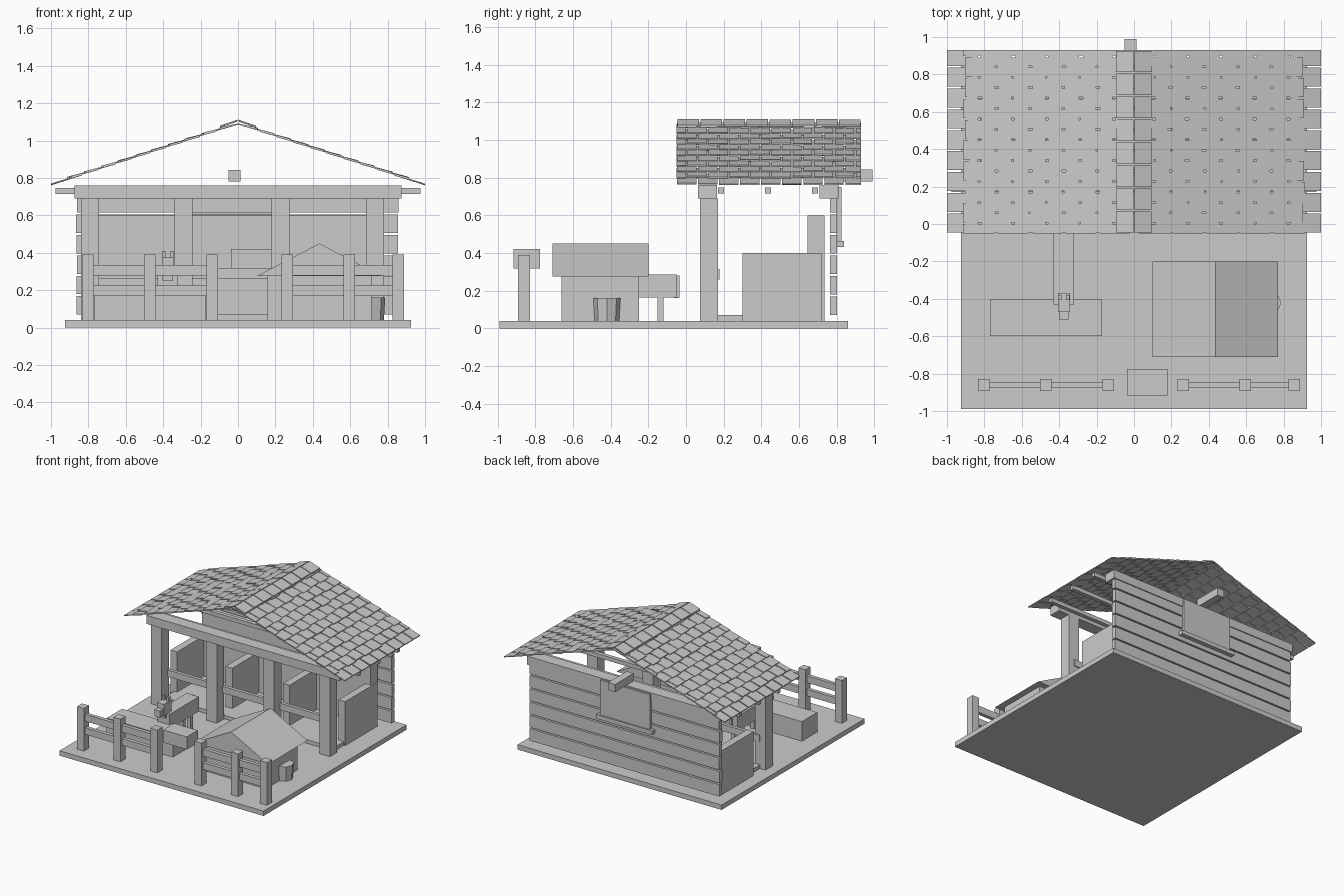
import bpy, bmesh, random
from mathutils import Vector

if "Cube" in bpy.data.objects:
    bpy.data.objects.remove(bpy.data.objects["Cube"])
random.seed(4)


def finish(name, bm):
    bmesh.ops.recalc_face_normals(bm, faces=bm.faces)
    me = bpy.data.meshes.new(name)
    bm.to_mesh(me)
    bm.free()
    ob = bpy.data.objects.new(name, me)
    bpy.context.collection.objects.link(ob)
    return ob


def prism(bm, profile, y0, y1):
    """Extrude an xz profile along y into an existing bmesh."""
    a = [bm.verts.new((x, y0, z)) for x, z in profile]
    b = [bm.verts.new((x, y1, z)) for x, z in profile]
    bm.faces.new(a)
    bm.faces.new(b[::-1])
    n = len(a)
    for i in range(n):
        j = (i + 1) % n
        bm.faces.new((a[i], b[i], b[j], a[j]))


def box(name, x0, x1, y0, y1, z0, z1):
    bm = bmesh.new()
    prism(bm, [(x0, z0), (x1, z0), (x1, z1), (x0, z1)], y0, y1)
    return finish(name, bm)


# Ground slab and stall floor
box("base", -.925, .925, -.99, .86, 0, .04)
box("stall_floor", -.79, .75, .17, .72, .04, .07)

# Main posts with stall dividers behind them
for x in (-.792, -.292, .228, .732):
    box("post", x - .048, x + .048, .075, .17, .04, .69)
    box("stall_divider", x - .03, x + .03, .30, .72, .04, .40)
box("stall_rail", -.79, .73, .15, .178, .26, .315)
box("stall_back_manger", -.78, .75, .645, .735, .04, .60)

# Beams and roof battens
box("front_beam", -.875, .875, .065, .165, .69, .76)
box("back_beam", -.875, .875, .71, .81, .69, .76)
for y in (.17, .42, .67):
    box("batten", -.975, .975, y, y + .032, .715, .747)

# Plank back wall
for i in range(6):
    z = .07 + i * .109
    j = random.uniform(-.006, .006)
    box("wall_plank", -.86 + j, .86 + j, .765, .802, z, min(z + .098, .69))

# Loft hatch with sill and hoist beam
box("hatch", -.25, .20, .80, .825, .45, .75)
box("hatch_sill", -.28, .23, .80, .838, .432, .465)
box("hoist_beam", -.05, .013, .75, .99, .78, .843)

# Shingle roof: overlapping staggered rows on both slopes
def roof_z(x):
    return .760 + .325 * (1 - x)


Y0, Y1, STEP, ROWS, COL = -.05, .93, .09, 11, .1115
for side, label in ((-1, "left"), (1, "right")):
    bm = bmesh.new()
    for r in range(ROWS):
        xl = 1 - r * STEP
        y = .06 - 2 * COL + (COL / 2 if r % 2 else 0)
        while y < Y1:
            a, b = max(y + .005, Y0), min(y + COL - .005, Y1)
            y += COL
            if b - a < .01:
                continue
            lo = xl + (random.uniform(-.008, .006) if r else 0)
            hi = max(xl - 2 * STEP + .014, 0)
            lift, t = (.007 if r else 0) + random.uniform(0, .004), .007
            prism(bm, [(side * lo, roof_z(lo) + lift),
                       (side * lo, roof_z(lo) + lift + t),
                       (side * hi, roof_z(hi) + t),
                       (side * hi, roof_z(hi))], a, b)
    finish("shingles_" + label, bm)

# Ridge caps
bm = bmesh.new()
n = 8
w = (Y1 - Y0) / n
for i in range(n):
    a, b = Y0 + i * w + .004, Y0 + (i + 1) * w - .004
    up = .016 + random.uniform(0, .003)
    for s in (-1, 1):
        prism(bm, [(s * .003, roof_z(0) + up), (s * .003, roof_z(0) + up + .008),
                   (s * .095, roof_z(.095) + up + .008),
                   (s * .095, roof_z(.095) + up)], a, b)
finish("ridge_caps", bm)

# Front fences
for xs in ((-.803, -.472, -.137), (.263, .594, .856)):
    for x in xs:
        box("fence_post", x - .031, x + .031, -.892, -.828, .04, .39)
    for z0, z1 in ((.17, .225), (.278, .335)):
        box("fence_rail", xs[0], xs[2], -.875, -.845, z0, z1)
box("gate_box", -.037, .178, -.917, -.775, .317, .42)

# Water trough
box("trough", -.77, -.17, -.60, -.40, .04, .20)

# Small hut with solid gable roof
box("hut_body", .157, .715, -.66, -.25, .04, .275)
bm = bmesh.new()
prism(bm, [(.10, .275), (.77, .275), (.435, .45)], -.71, -.20)
finish("hut_roof", bm)

# Bucket beside the hut
bm = bmesh.new()
bmesh.ops.create_cone(bm, cap_ends=True, segments=8, radius1=.065,
                      radius2=.072, depth=.12)
bmesh.ops.translate(bm, verts=bm.verts, vec=Vector((.715, -.42, .10)))
finish("bucket", bm)

# Animal drinking at the trough
CX = -.375
box("animal_body", CX - .055, CX + .055, -.43, -.05, .165, .285)
for sx in (-.035, .035):
    for y in (-.385, -.135):
        box("animal_leg", CX + sx - .016, CX + sx + .016, y - .016, y + .016, .04, .165)
    box("animal_ear", CX + sx * .6 - .009, CX + sx * .6 + .009, -.405, -.38, .37, .41)
box("animal_neck", CX - .028, CX + .028, -.44, -.375, .25, .35)
box("animal_head", CX - .032, CX + .032, -.47, -.37, .28, .375)
box("animal_muzzle", CX - .026, CX + .026, -.51, -.46, .28, .335)
box("animal_tail", CX - .012, CX + .012, -.065, -.035, .162, .28)
